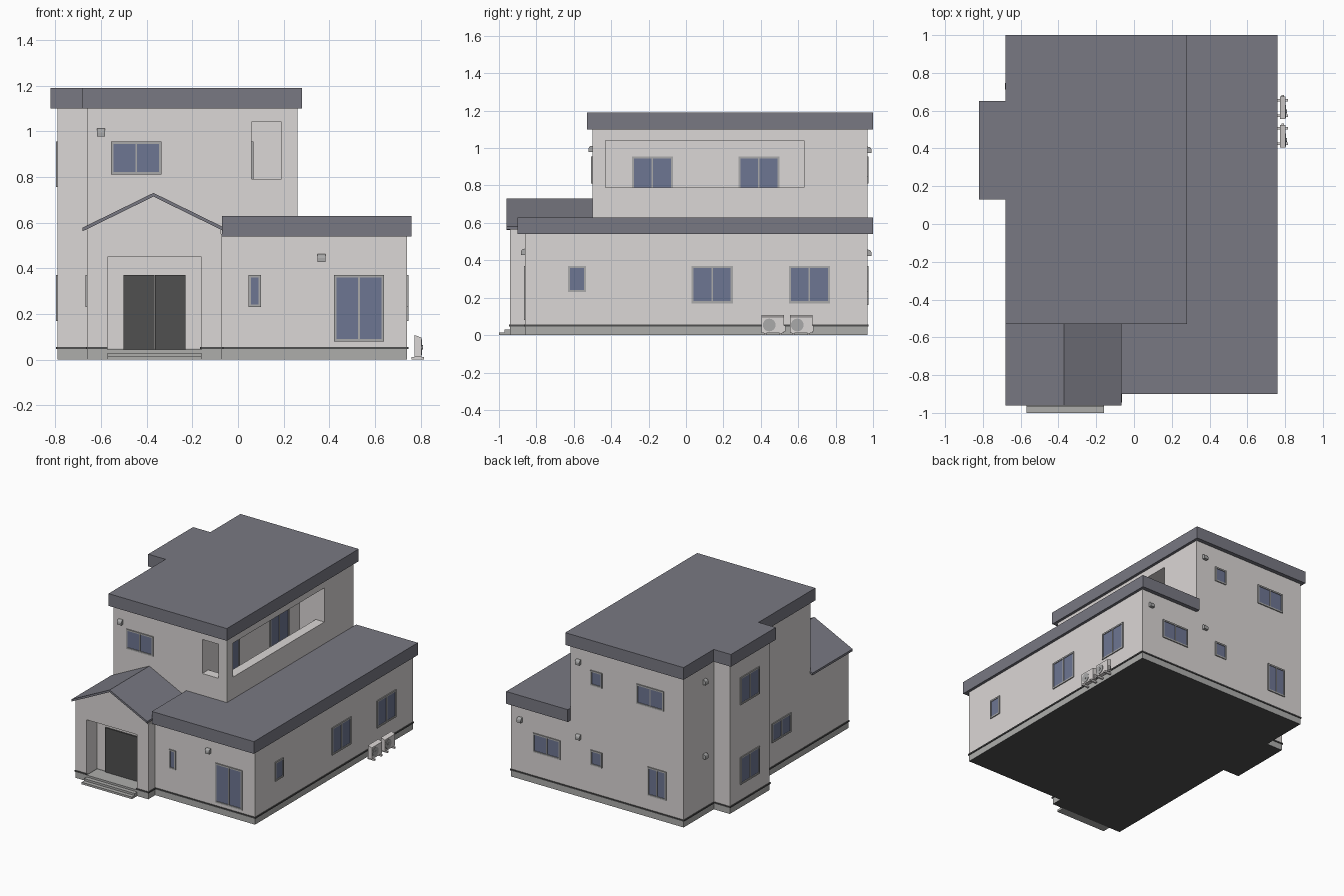
import bpy, bmesh, math
from mathutils import Matrix, Vector

if "Cube" in bpy.data.objects:
    bpy.data.objects.remove(bpy.data.objects["Cube"])


def mat(name, r, g, b):
    m = bpy.data.materials.new(name)
    m.diffuse_color = (r, g, b, 1)
    m.use_nodes = True
    m.node_tree.nodes["Principled BSDF"].inputs["Base Color"].default_value = m.diffuse_color
    return m


WALL = mat("wall_white", .71, .68, .67)
ROOF = mat("roof_grey", .19, .19, .225)
BASE = mat("base_grey", .42, .42, .41)
DARK = mat("dark_grey", .08, .08, .08)
FRAME = mat("frame_grey", .40, .40, .40)
GLASS = mat("glass_blue", .155, .18, .29)


def finish(name, bm, *mats):
    bmesh.ops.recalc_face_normals(bm, faces=bm.faces)
    me = bpy.data.meshes.new(name)
    bm.to_mesh(me)
    bm.free()
    ob = bpy.data.objects.new(name, me)
    bpy.context.collection.objects.link(ob)
    for m in mats:
        me.materials.append(m)
    return ob


def add_prism(bm, pts, a, b, place, idx=0):
    """Extrude a 2D outline from a to b; place(u, v, w) gives the 3D point."""
    lo = [bm.verts.new(place(u, v, a)) for u, v in pts]
    hi = [bm.verts.new(place(u, v, b)) for u, v in pts]
    n = len(pts)
    faces = [bm.faces.new(lo), bm.faces.new(hi)]
    faces += [bm.faces.new((lo[i], lo[(i + 1) % n], hi[(i + 1) % n], hi[i])) for i in range(n)]
    for f in faces:
        f.material_index = idx


def along_z(u, v, w): return (u, v, w)
def along_y(u, v, w): return (u, w, v)


def prism(name, pts, a, b, place, *mats):
    bm = bmesh.new()
    add_prism(bm, pts, a, b, place)
    return finish(name, bm, *mats)


def rect(x0, x1, y0, y1):
    return [(x0, y0), (x1, y0), (x1, y1), (x0, y1)]


def box(name, x0, x1, y0, y1, z0, z1, *mats):
    return prism(name, rect(x0, x1, y0, y1), z0, z1, along_z, *mats)


def boolean(target, tool, op):
    mod = target.modifiers.new("bool", 'BOOLEAN')
    mod.object, mod.operation, mod.solver = tool, op, 'EXACT'
    bpy.context.view_layer.objects.active = target
    bpy.ops.object.modifier_apply(modifier=mod.name)
    bpy.data.objects.remove(tool)


# Walls: ground floor, upper floor and gabled porch joined into one shell
bay = [(-.66, .62), (-.79, .62), (-.79, .16), (-.66, .16)]
foot = [(-.66, -.94), (-.07, -.94), (-.07, -.86), (.74, -.86), (.74, .97), (-.66, .97)] + bay
upper = [(-.66, -.5), (.26, -.5), (.26, .97), (-.66, .97)] + bay
RX, RZ, SLOPE = -.37, .73, .49


def roof_z(x, drop=0): return RZ - SLOPE * abs(x - RX) - drop


walls = prism("walls", foot, 0, .55, along_z, WALL, BASE, DARK)
boolean(walls, prism("up", upper, .3, 1.11, along_z), 'UNION')
gable = [(-.66, .3), (-.075, .3), (-.075, roof_z(-.075, .01)), (RX, RZ - .01), (-.66, roof_z(-.66, .01))]
boolean(walls, prism("porch", gable, -.94, -.45, along_y), 'UNION')

# Porch recess, balcony cavity and its two openings
for c in [(-.57, -.16, -1.1, -.82, .044, .45), (.06, .19, -.43, .63, .64, 1.04),
          (.06, .19, -.6, -.40, .79, 1.04), (.15, .4, -.43, .63, .79, 1.04)]:
    boolean(walls, box("cut", *c), 'DIFFERENCE')

# Grey plinth band and dark underside
bm = bmesh.new()
bm.from_mesh(walls.data)
bmesh.ops.bisect_plane(bm, geom=bm.verts[:] + bm.edges[:] + bm.faces[:],
                       plane_co=(0, 0, .05), plane_no=(0, 0, 1))
for f in bm.faces:
    z = f.calc_center_median().z
    f.material_index = 2 if z < .001 else 1 if z < .0499 else 0
bm.to_mesh(walls.data)
bm.free()

# Trim strip above the plinth, interrupted at the porch
bm = bmesh.new()
runs = list(zip(foot[1:], foot[2:] + foot[:1])) + [((-.66, -.94), (-.57, -.94)), ((-.16, -.94), (-.07, -.94))]
for (x0, y0), (x1, y1) in runs:
    e = .006
    add_prism(bm, rect(min(x0, x1) - e * (x0 == x1 or x1 != -.57), max(x0, x1) + e * (x1 != -.57),
                       min(y0, y1) - e, max(y0, y1) + e), .046, .056, along_z)
finish("plinth_trim", bm, DARK)

# Flat roofs
prism("upper_roof", [(-.68, -.53), (.28, -.53), (.28, 1), (-.68, 1), (-.68, .65), (-.82, .65),
                     (-.82, .13), (-.68, .13)], 1.10, 1.19, along_z, ROOF)
prism("lower_roof", [(-.07, -.9), (.76, -.9), (.76, 1), (.26, 1), (.26, -.5), (-.07, -.5)],
      .54, .63, along_z, ROOF)
# Porch gable roof
L, R, T = -.68, -.065, .016
prism("porch_roof", [(L, roof_z(L)), (RX, RZ), (R, roof_z(R)), (R, roof_z(R, T)), (RX, RZ - T),
                     (L, roof_z(L, T))], -.96, -.495, along_y, ROOF)

# Entrance steps, double door and handles
box("lower_step", -.57, -.16, -1, -.94, 0, .015, BASE)
box("upper_step", -.57, -.16, -.97, -.94, .015, .03, BASE)
for s in (-1, 1):
    xs = sorted((-.365 + s * .001, -.365 + s * .135))
    box("door_leaf", *xs, -.83, -.812, .044, .37, DARK)
    xs = sorted((-.365 + s * .004, -.365 + s * .010))
    box("door_handle", *xs, -.826, -.806, .145, .225, FRAME)

# Wall mappings: (along, outward, up) to world
SIDES = {
    "front": lambda p: lambda u, d, z: (u, p - d, z),
    "back": lambda p: lambda u, d, z: (u, p + d, z),
    "right": lambda p: lambda u, d, z: (p + d, u, z),
    "left": lambda p: lambda u, d, z: (p - d, u, z),
}


def window(side, pos, u0, u1, z0, z1, panes=2):
    to = SIDES[side](pos)
    place = lambda u, z, d: to(u, d, z)
    bm = bmesh.new()
    t, m = .011, (u0 + u1) / 2
    bars = [(u0, u0 + t, z0, z1), (u1 - t, u1, z0, z1),
            (u0 + t, u1 - t, z0, z0 + t), (u0 + t, u1 - t, z1 - t, z1)]
    if panes == 2:
        bars.append((m - .004, m + .004, z0 + t, z1 - t))
    for b in bars:
        add_prism(bm, rect(*b), -.003, .007, place, 0)
    add_prism(bm, rect(u0 + t, u1 - t, z0 + t, z1 - t), -.003, .002, place, 1)
    finish(side + "_window", bm, FRAME, GLASS)


for w in [
    ("front", -.86, .42, .64, .08, .37), ("front", -.86, .045, .10, .23, .37, 1),
    ("front", -.5, -.555, -.335, .81, .955),
    ("right", .74, -.63, -.535, .23, .37, 1), ("right", .74, .03, .25, .17, .37),
    ("right", .74, .55, .77, .17, .37),
    ("right", .06, -.29, -.07, .66, .955), ("right", .06, .28, .50, .66, .955),
    ("back", .97, .34, .56, .23, .37), ("back", .97, 0, .095, .26, .37, 1),
    ("back", .97, -.52, -.37, .16, .37),
    ("back", .97, -.50, -.28, .81, .955), ("back", .97, 0, .095, .845, .955, 1),
    ("left", -.79, .28, .50, .17, .37), ("left", -.79, .28, .50, .755, .955),
    ("left", -.66, -.27, -.05, .23, .37),
]:
    window(*w)

# Hooded wall vents
for side, pos, u, z in [("front", -.5, -.60, .995), ("front", -.86, .365, .445),
                        ("back", .97, .19, .99), ("back", .97, .19, .44), ("back", .97, .665, .44),
                        ("left", -.66, .73, .98), ("left", -.66, .73, .435)]:
    to = SIDES[side](pos)
    prof = [(-.002, -.017), (.022, -.017), (.022, 0), (.019, .009), (.012, .015), (-.002, .018)]
    prism(side + "_vent", [(d, z + h) for d, h in prof], u - .017, u + .017,
          lambda d, h, w: to(w, d, h), FRAME)

# Outdoor air conditioning units with fan grille and feet
for y in (.405, .555):
    prism("ac_body", [(.772, .012), (.803, .012), (.803, .097), (.772, .108)], y, y + .12,
          along_y, WALL)
    bm = bmesh.new()
    for r, d, x in ((.034, .004, .804), (.010, .004, .807)):
        bmesh.ops.create_cone(bm, cap_ends=True, segments=24, radius1=r, radius2=r, depth=d,
                              matrix=Matrix.Translation((x, y + .04, .054)) @ Matrix.Rotation(math.pi / 2, 4, 'Y'))
    finish("ac_fan", bm, FRAME)
    for dy in (.012, .094):
        box("ac_foot", .760, .815, y + dy, y + dy + .014, 0, .012, WALL)
    box("ac_pipe_cover", .782, .795, y + .12, y + .127, .02, .05, WALL)
